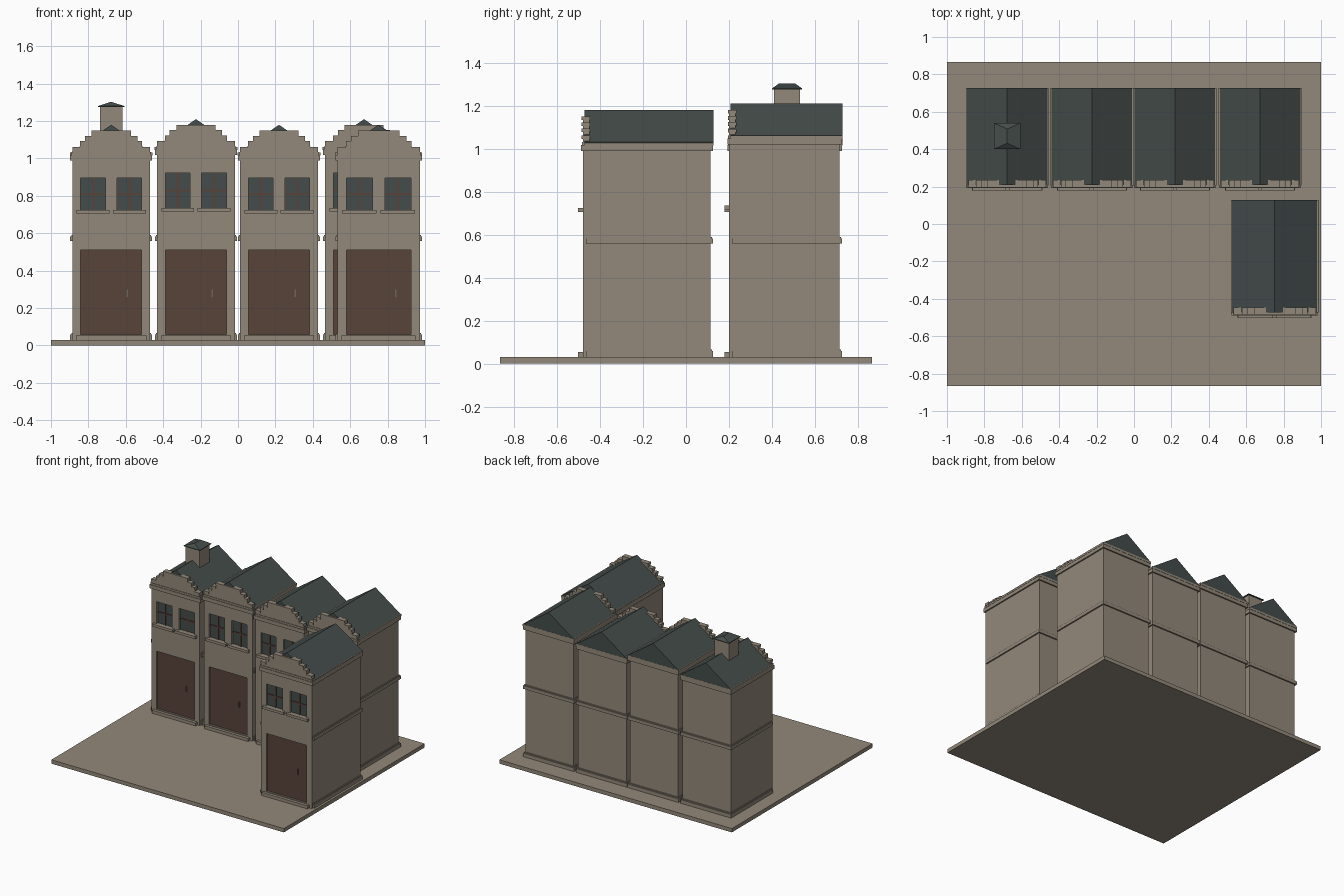
import bpy, bmesh
from mathutils import Vector

if "Cube" in bpy.data.objects:
    bpy.data.objects.remove(bpy.data.objects["Cube"])


def material(name, rgb):
    m = bpy.data.materials.new(name)
    m.diffuse_color = (*rgb, 1)
    m.use_nodes = True
    m.node_tree.nodes["Principled BSDF"].inputs["Base Color"].default_value = m.diffuse_color
    return m


STONE = material("tan stone", (0.29, 0.25, 0.195))
SLATE = material("dark slate", (0.058, 0.073, 0.069))
WOOD = material("brown wood", (0.098, 0.056, 0.042))
METAL = material("handle metal", (0.16, 0.13, 0.10))


def finish(bm, name, mat):
    bmesh.ops.recalc_face_normals(bm, faces=bm.faces)
    me = bpy.data.meshes.new(name)
    bm.to_mesh(me)
    bm.free()
    me.materials.append(mat)
    ob = bpy.data.objects.new(name, me)
    bpy.context.collection.objects.link(ob)
    return ob


def boxes(name, mat, items):
    """One object from boxes given as (x0, x1, y0, y1, z0, z1)."""
    bm = bmesh.new()
    for x0, x1, y0, y1, z0, z1 in items:
        vs = bmesh.ops.create_cube(bm, size=1)["verts"]
        for v in vs:
            v.co = Vector((x0 + (v.co.x + .5) * (x1 - x0),
                           y0 + (v.co.y + .5) * (y1 - y0),
                           z0 + (v.co.z + .5) * (z1 - z0)))
    return finish(bm, name, mat)


def prism(name, mat, profile, y0, y1):
    """Extrude an (x, z) outline along y."""
    bm = bmesh.new()
    f = bm.faces.new([bm.verts.new((x, y0, z)) for x, z in profile])
    new = bmesh.ops.extrude_face_region(bm, geom=[f])["geom"]
    bmesh.ops.translate(bm, vec=(0, y1 - y0, 0),
                        verts=[v for v in new if isinstance(v, bmesh.types.BMVert)])
    return finish(bm, name, mat)


def house(n, cx, half, front, back, eave, ridge, win_z0, win_z1):
    tag = f"house_{n}_"
    k = half / 0.208                       # width scale
    inner = front + 0.022                  # front of the main body
    dw = 0.163 * k                         # door half width
    wc, ww = 0.097 * k, 0.066 * k          # window centre and half width
    door_z0, door_z1 = 0.06, 0.51
    L, R = cx - half, cx + half

    # main block and the bands around it
    boxes(tag + "walls", STONE, [(L, R, inner, back, 0.03, eave)])
    e = 0.011
    boxes(tag + "bands", STONE,
          [(L - e, R + e, inner - 0.008, back + e, a, b) for a, b in
           [(0.03, 0.058), (0.558, 0.583), (eave - 0.038, eave - 0.01)]] +
          [(L - e / 2, R + e / 2, inner - 0.008, back + e / 2, a, b) for a, b in
           [(0.058, 0.066), (0.583, 0.59)]] +
          [(L - e - .002, R + e + .002, inner - 0.015, back + e + .002, eave - 0.012, eave + .004)])

    # facade slab pieces around door and window openings
    y = (front, inner)
    boxes(tag + "facade", STONE, [
        (L, cx - dw, *y, 0.03, eave), (cx + dw, R, *y, 0.03, eave),
        (cx - dw, cx + dw, *y, 0.03, door_z0),
        (cx - dw, cx + dw, *y, door_z1, win_z0),
        (cx - wc + ww, cx + wc - ww, *y, win_z0, win_z1),
        (cx - dw, cx + dw, *y, win_z1, eave)])
    boxes(tag + "front_cornice", STONE, [
        (L - e, R + e, front - 0.008, inner, eave - 0.038, eave - 0.01),
        (L - .004, R + .004, front - 0.004, inner, eave - 0.01, eave + 0.004)])
    boxes(tag + "doorstep", STONE,
          [(cx - dw - .025, cx + dw + .025, front - 0.022, front + .01, 0.03, 0.054)])

    # door with handle
    boxes(tag + "door", WOOD, [(cx - dw, cx + dw, front + 0.013, inner + .001, door_z0, door_z1)])
    hx = cx + 0.087 * k
    boxes(tag + "door_handle", METAL, [(hx - .004, hx + .004, front + 0.005, front + .014, 0.26, 0.30)])

    # windows: glass, cross bars and sills
    glass, bars, sills = [], [], []
    zc = (win_z0 + win_z1) / 2
    for s in (-1, 1):
        x = cx + s * wc
        glass.append((x - ww, x + ww, front + 0.016, inner + .001, win_z0, win_z1))
        bars.append((x - .006, x + .006, front + 0.01, front + .017, win_z0, win_z1))
        bars.append((x - ww, x + ww, front + 0.01, front + .017, zc - .006, zc + .006))
        sills.append((x - ww - .022, x + ww + .022, front - 0.022, inner, win_z0 - 0.02, win_z0))
    boxes(tag + "window_glass", SLATE, glass)
    boxes(tag + "window_bars", WOOD, bars)
    boxes(tag + "window_sills", STONE, sills)

    # stepped gable with slightly projecting copings
    steps = [(half, .035), (half - .042 * k, .067), (half - .068 * k, .094), (half - .103 * k, .123)]
    boxes(tag + "stepped_gable", STONE,
          [(cx - w, cx + w, front, front + .03, eave - .01, eave + h - .004) for w, h in steps])
    caps = []
    for i, (w, h) in enumerate(steps):
        nxt = steps[i + 1][0] if i < 3 else 0
        for s in (-1, 1):
            a, b = sorted((cx + s * w, cx + s * nxt))
            caps.append((a, b, front - .005, front + .034, eave + h - .016, eave + h))
    boxes(tag + "gable_copings", STONE, caps)

    # pitched roof
    r = half + 0.013 * k
    prism(tag + "roof", SLATE, [(cx - r, eave), (cx + r, eave), (cx, ridge)],
          front + 0.008, back + 0.012)


# ground slab
boxes("base_slab", STONE, [(-1, 1, -0.865, 0.865, 0, 0.03)])

# row of four houses, and one set forward on the right
LOW, TALL = (1.027, 1.18, 0.725, 0.895), (1.057, 1.21, 0.735, 0.923)
for n, (cx, half, front, back, size) in enumerate([
        (-0.678, 0.208, 0.2, 0.715, LOW), (-0.225, 0.208, 0.2, 0.715, TALL),
        (0.219, 0.208, 0.2, 0.715, LOW), (0.674, 0.208, 0.2, 0.715, TALL),
        (0.752, 0.220, -0.48, 0.115, LOW)], 1):
    house(n, cx, half, front, back, *size)

# chimney on the first house, with a small hipped cap
CX, CY = -0.678, 0.47
boxes("chimney", STONE, [(CX - .061, CX + .061, CY - .06, CY + .06, 1.08, 1.275)])
bm = bmesh.new()
for x in (-.07, .07):
    for y in (-.07, .07):
        bm.verts.new((CX + x, CY + y, 1.275))
        bm.verts.new((CX + x, CY + y, 1.28))
for y in (-.038, .038):
    bm.verts.new((CX, CY + y, 1.303))
bmesh.ops.convex_hull(bm, input=bm.verts)
finish(bm, "chimney_cap", SLATE)
